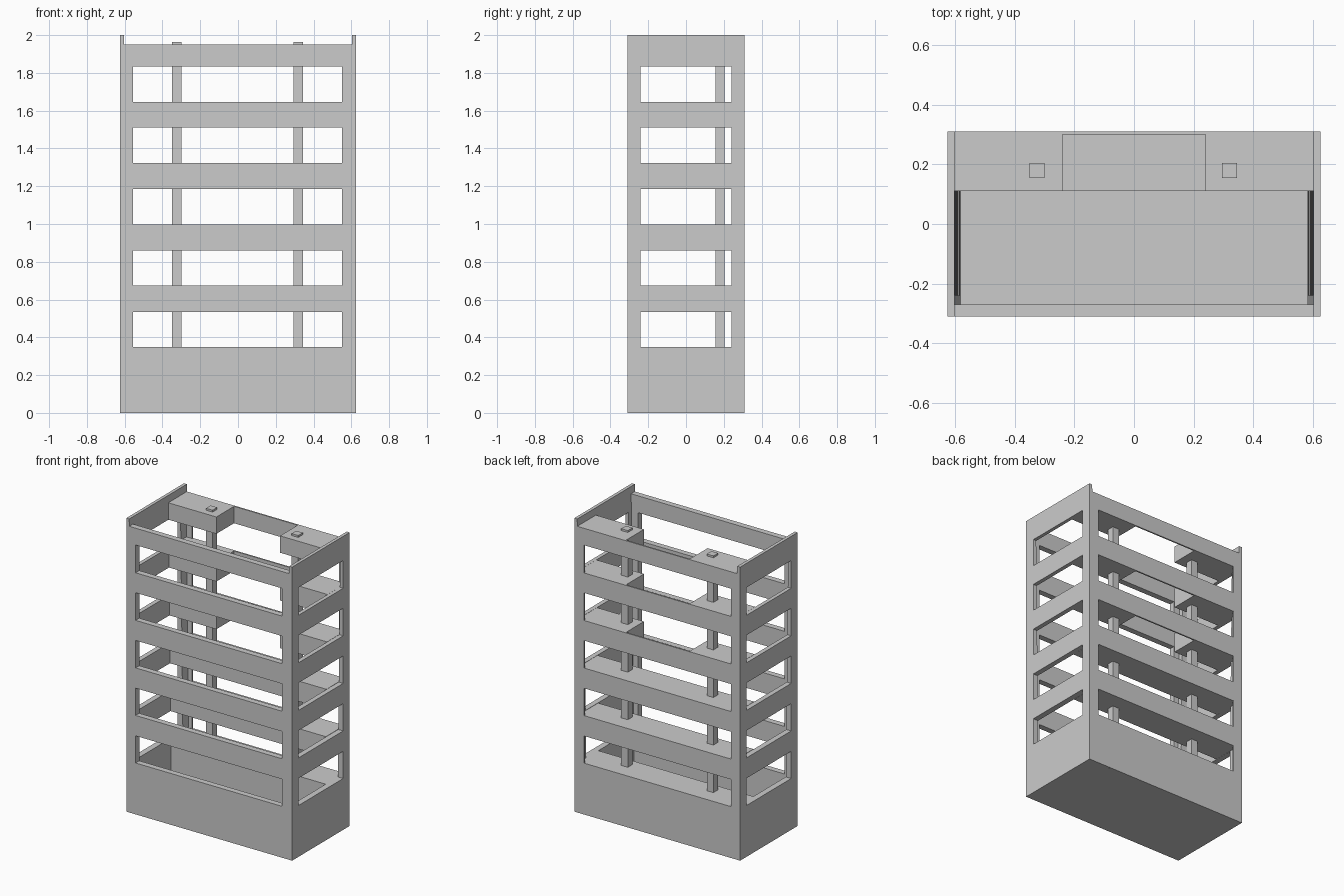
import bpy
import bmesh
from mathutils import Vector

old = bpy.data.objects.get("Cube")
if old:
    bpy.data.objects.remove(old, do_unlink=True)

GREY = (0.6, 0.6, 0.6, 1)
mat = bpy.data.materials.new("concrete grey")
mat.use_nodes = True
mat.diffuse_color = GREY
mat.node_tree.nodes["Principled BSDF"].inputs["Base Color"].default_value = GREY

W, D, ROOF, TOP = 0.625, 0.31, 1.95, 2.0
STRIP = 0.11          # front edge of the rear floors
INNER = 0.603         # inner face of the side walls at the top
LEVELS = [(0.35 + 0.324 * i, 0.535 + 0.325 * i) for i in range(5)]


def prism(name, profile, y0, y1):
    """Extrude an (x, z) profile from y0 to y1."""
    bm = bmesh.new()
    face = bm.faces.new([bm.verts.new((x, y0, z)) for x, z in profile])
    ext = bmesh.ops.extrude_face_region(bm, geom=[face])
    moved = [g for g in ext["geom"] if isinstance(g, bmesh.types.BMVert)]
    bmesh.ops.translate(bm, verts=moved, vec=Vector((0, y1 - y0, 0)))
    bmesh.ops.recalc_face_normals(bm, faces=bm.faces)
    mesh = bpy.data.meshes.new(name)
    bm.to_mesh(mesh)
    bm.free()
    mesh.materials.append(mat)
    obj = bpy.data.objects.new(name, mesh)
    bpy.context.collection.objects.link(obj)
    return obj


def box(name, x0, x1, y0, y1, z0, z1):
    return prism(name, [(x0, z0), (x1, z0), (x1, z1), (x0, z1)], y0, y1)


def cut_windows(obj, x0, x1, y0, y1):
    """Cut one opening per level, then remove the cutters."""
    cutters = [box("window_cutter", x0, x1, y0, y1, lo, hi) for lo, hi in LEVELS]
    for cutter in cutters:
        cutter.hide_render = True
        mod = obj.modifiers.new("window", 'BOOLEAN')
        mod.operation, mod.solver, mod.object = 'DIFFERENCE', 'EXACT', cutter
    bpy.context.view_layer.update()
    result = bpy.data.meshes.new_from_object(
        obj.evaluated_get(bpy.context.evaluated_depsgraph_get()))
    obj.modifiers.clear()
    obj.data = result
    for cutter in cutters:
        bpy.data.objects.remove(cutter, do_unlink=True)


# Front and back walls with wide openings
for name, y0, y1 in (("front_wall", -D, -0.27), ("back_wall", 0.30, D)):
    wall = box(name, -INNER, INNER, y0, y1, 0, ROOF)
    cut_windows(wall, -0.555, 0.55, y0 - 0.1, y1 + 0.1)

# Side walls thicken towards the ground and rise above the roof
for name, s in (("left_wall", 1), ("right_wall", -1)):
    wall = prism(name, [(s * W, 0), (s * W, TOP), (s * INNER, TOP), (s * 0.58, 0)], -D, D)
    cut_windows(wall, s * 0.6 - 0.1, s * 0.6 + 0.1, -0.24, 0.24)

# Ground slab and rear ground storey
box("ground_slab", -0.6, 0.6, -0.3, 0.3, 0, 0.02)
box("rear_base", -0.59, 0.59, STRIP, 0.305, 0.005, LEVELS[0][0])

# Rear floors: the upper ones are split by a stairwell
bottoms = [hi for lo, hi in LEVELS]
tops = [lo for lo, hi in LEVELS[1:]] + [ROOF]
for i, (z0, z1) in enumerate(zip(bottoms, tops)):
    reach = 0.585 + 0.0045 * i
    if i < 2:
        box(f"rear_floor_{i + 1}", -reach, reach, STRIP, 0.305, z0, z1)
    else:
        box(f"rear_floor_{i + 1}_left", 0.24, reach, STRIP, 0.305, z0, z1)
        box(f"rear_floor_{i + 1}_right", -reach, -0.24, STRIP, 0.305, z0, z1)

# Columns pass through every floor and poke out of the roof
for name, x in (("left_column", 0.32), ("right_column", -0.325)):
    box(name, x - 0.025, x + 0.025, 0.155, 0.205, 0.01, 1.963)
